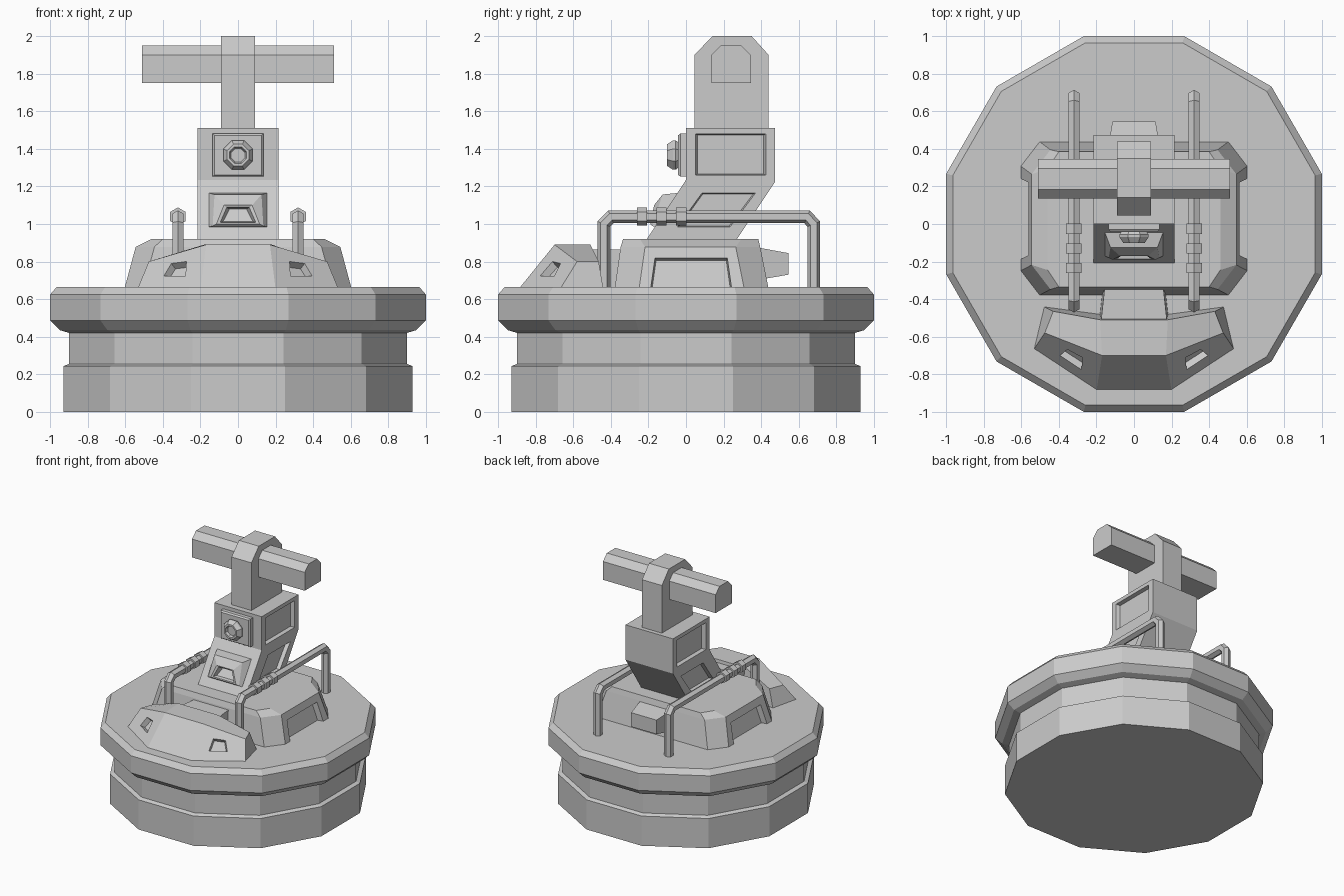
import bpy, bmesh
from math import cos, sin, pi, radians
from mathutils import Vector

if "Cube" in bpy.data.objects:
    bpy.data.objects.remove(bpy.data.objects["Cube"])


def loft(name, rings, cap=None):
    """Skin equal-length rings of points and cap both ends."""
    bm = bmesh.new()
    vs = [[bm.verts.new(p) for p in r] for r in rings]
    n = len(vs[0])
    for a, b in zip(vs, vs[1:]):
        for i in range(n):
            j = (i + 1) % n
            bm.faces.new((a[i], a[j], b[j], b[i]))
    for r in (vs[0], vs[-1]):
        for idx in cap or [range(n)]:
            bm.faces.new([r[i] for i in idx])
    bmesh.ops.recalc_face_normals(bm, faces=bm.faces)
    me = bpy.data.meshes.new(name)
    bm.to_mesh(me)
    bm.free()
    ob = bpy.data.objects.new(name, me)
    bpy.context.collection.objects.link(ob)
    return ob


def prism(name, profile, hx):
    """Extrude a (y, z) profile symmetrically along x."""
    return loft(name, [[(x, y, z) for y, z in profile] for x in (-hx, hx)])


def recess(ob, pts, outward, depth, shrink=0.92):
    """Cut a tapered pocket into ob below the polygon pts."""
    pts = [Vector(p) for p in pts]
    n = (pts[1] - pts[0]).cross(pts[2] - pts[0]).normalized()
    if n.dot(Vector(outward)) < 0:
        n = -n
    c = sum(pts, Vector()) / len(pts)
    cut = loft("cutter", [[p + n * 0.03 for p in pts], pts,
                          [c + (p - c) * shrink - n * depth for p in pts]])
    mod = ob.modifiers.new("recess", 'BOOLEAN')
    mod.operation, mod.solver, mod.object = 'DIFFERENCE', 'EXACT', cut
    bpy.context.view_layer.update()
    dg = bpy.context.evaluated_depsgraph_get()
    me = bpy.data.meshes.new_from_object(ob.evaluated_get(dg))
    ob.modifiers.clear()
    ob.data = me
    bpy.data.objects.remove(cut)


def ngon(n, apothem):
    r = apothem / cos(pi / n)
    return [(r * cos(2 * pi * (i + .5) / n), r * sin(2 * pi * (i + .5) / n)) for i in range(n)]


# Twelve-sided stepped base
steps = [(.93, 0), (.93, .243), (.90, .255), (.90, .42), (.95, .435),
         (1, .485), (1, .625), (.965, .665)]
loft("base", [[(x, y, z) for x, y in ngon(12, a)] for a, z in steps])


# Turret housing with chamfered corners and side pockets
def chamfered(hx, y0, y1, cx, cy, z):
    q = [(-hx + cx, y0), (hx - cx, y0), (hx, y0 + cy), (hx, y1 - cy),
         (hx - cx, y1), (-hx + cx, y1), (-hx, y1 - cy), (-hx, y0 + cy)]
    return [(x, y, z) for x, y in q]


housing = loft("housing", [chamfered(.605, -.38, .44, .1, .13, .655),
                           chamfered(.545, -.348, .395, .1, .13, .878),
                           chamfered(.46, -.335, .385, .06, .09, .92)])
for s in (-1, 1):
    recess(housing, [(s * .608, -.19, .645), (s * .608, .245, .645),
                     (s * .561, .22, .82), (s * .561, -.165, .82)], (s, 0, 0), .045, .97)

# Rear plug and front connector
loft("rear_plug", [[(-w, y, a), (w, y, a), (w, y, b), (-w, y, b)]
                   for y, w, a, b in ((.37, .145, .70, .877), (.545, .115, .73, .845))])
loft("front_connector", [[(-w, y, .655), (w, y, .655), (w + d, y + e, .865), (-w - d, y + e, .865)]
                         for y, w, d, e in ((-.56, .19, -.01, 0), (-.33, .165, -.01, 0))])

# Front cowl with two slanted slots
half_low = [(-.18, -.48, .655), (-.48, -.44, .655), (-.535, -.67, .655), (-.2, -.89, .655)]
half_top = [(-.18, -.51, .89), (-.43, -.465, .80), (-.475, -.58, .80), (-.17, -.70, .89)]
full = lambda h: h + [(-x, y, z) for x, y, z in reversed(h)]
cowl = loft("front_cowl", [full(half_low), full(half_top)],
            [(0, 1, 2, 3), (0, 3, 4, 7), (4, 5, 6, 7)])
for s in (-1, 1):
    slot = [(x, -.67 + (-.0308 * (x + .535) + .0434 * (z - .66)) / .0469, z)
            for x, z in ((-.395, .725), (-.28, .725), (-.275, .80), (-.355, .79))]
    recess(cowl, [(-s * x, y, z) for x, y, z in slot], (s * .3, -.5, .4), .04, .85)

# Leaning neck with recessed side panels
neck = prism("neck", [(-.215, .91), (0, 1.235), (0, 1.51), (.475, 1.51), (.475, 1.225), (.265, .91)], .215)
panels = ([(.05, 1.26), (.425, 1.26), (.425, 1.48), (.05, 1.48)],
          [(-.045, .985), (.235, .985), (.37, 1.165), (.085, 1.165)])
for s in (-1, 1):
    for panel in panels:
        recess(neck, [(s * .215, y, z) for y, z in panel], (s, 0, 0), .03, .94)


# Hooded vent on the neck's sloping front
def trapezoid(wt, yt, zt, wb, yb, zb):
    return [(-wt, yt, zt), (wt, yt, zt), (wb, yb, zb), (-wb, yb, zb)]


loft("neck_vent", [trapezoid(.155, -.02, 1.165, .155, -.14, .985),
                   trapezoid(.155, -.045, 1.165, .155, -.17, .985),
                   trapezoid(.125, -.125, 1.157, .135, -.18, .99),
                   trapezoid(.075, -.17, 1.10, .115, -.19, 1.0),
                   trapezoid(.06, -.165, 1.088, .095, -.187, 1.008),
                   trapezoid(.045, -.11, 1.08, .08, -.16, 1.012)])

# Lens plate and octagonal lens
square = lambda h, y: [(a * h, y, 1.367 + b * h * .85) for a, b in ((-1, -1), (1, -1), (1, 1), (-1, 1))]
loft("lens_plate", [square(.135, .02), square(.135, -.03), square(.124, -.042)])
loft("lens", [[(x, y, 1.367 + z) for x, z in ngon(8, r)] for r, y in
              ((.06, -.03), (.078, -.055), (.078, -.07), (.058, -.1), (.044, -.1), (.036, -.08))])

# Head post and crossbar
prism("head_post", [(.045, 1.5), (.045, 1.9), (.14, 2), (.35, 2), (.44, 1.9), (.44, 1.5)], .09)
prism("crossbar", [(.135, 1.75), (.135, 1.9), (.185, 1.95), (.295, 1.95), (.345, 1.9), (.345, 1.75)], .51)

# Bent hexagonal side rails with clamps
path = [(-.437, .655), (-.437, 1.0), (-.4, 1.038), (.645, 1.038), (.68, 1.0), (.68, .655)]
angles = [90, 67.5, 22.5, -22.5, -67.5, -90]  # mitre plane heading at each point


def hexagon(x, y, z, heading, r, stretch=1):
    out = Vector((0, -sin(radians(heading)), cos(radians(heading)))) * stretch
    return [Vector((x + r * sin(k * pi / 3), y, z)) + out * r * cos(k * pi / 3) for k in range(6)]


for s, side in ((-1, "left"), (1, "right")):
    loft(side + "_rail", [hexagon(s * .32, y, z, a, .034, 1 / cos(radians(22.5)) if 0 < i < 5 else 1)
                          for i, ((y, z), a) in enumerate(zip(path, angles))])
    for i, y in enumerate((-.235, -.13, -.025)):
        loft(f"{side}_rail_clamp_{i + 1}", [hexagon(s * .32, y + d, 1.04, 0, .048) for d in (-.027, .027)])
